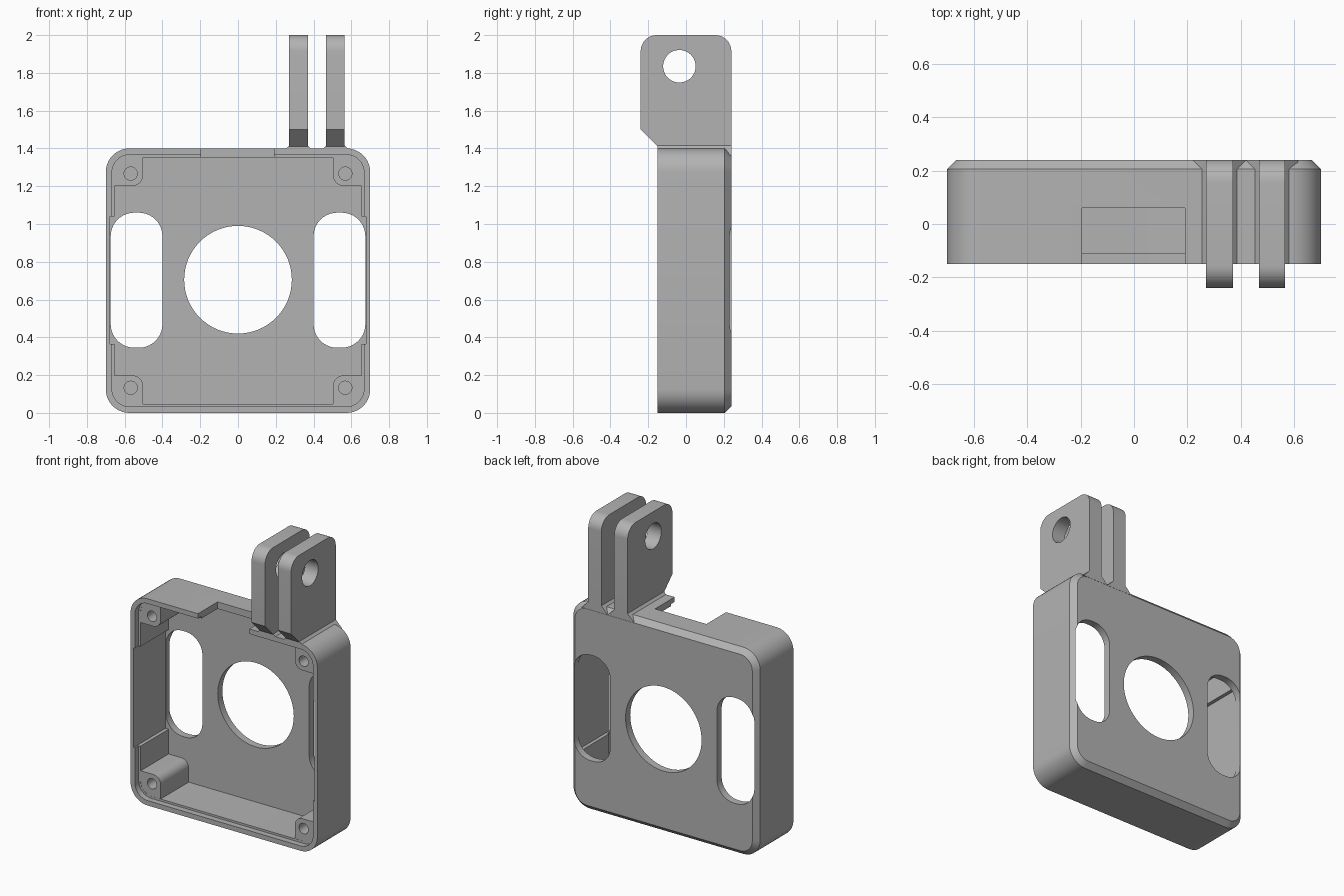
import bpy, bmesh, math

cube = bpy.data.objects.get("Cube")
if cube:
    bpy.data.objects.remove(cube, do_unlink=True)

GREY = (0.45, 0.45, 0.45, 1)
mat = bpy.data.materials.new("plain grey")
mat.use_nodes = True
mat.diffuse_color = GREY
mat.node_tree.nodes["Principled BSDF"].inputs["Base Color"].default_value = GREY


def rounded(u0, u1, v0, v1, radii, steps=10):
    """Rectangle outline; radii run from lower left counter-clockwise."""
    pts = []
    corners = [(u0, v0, 1, 1), (u1, v0, -1, 1), (u1, v1, -1, -1), (u0, v1, 1, -1)]
    for i, ((u, v, su, sv), r) in enumerate(zip(corners, radii)):
        if r == 0:
            pts.append((u, v))
            continue
        for k in range(steps + 1):
            a = math.pi * (1 + i / 2) + math.pi / 2 * k / steps
            pts.append((u + su * r + r * math.cos(a), v + sv * r + r * math.sin(a)))
    return pts


def circle(u, v, r, n=64):
    return [(u + r * math.cos(2 * math.pi * k / n), v + r * math.sin(2 * math.pi * k / n))
            for k in range(n)]


def loft(name, sections, axis="y"):
    """Solid through matching outlines, each given as (position, points)."""
    bm = bmesh.new()
    rings = []
    for d, pts in sections:
        rings.append([bm.verts.new((u, d, v) if axis == "y" else (d, u, v)) for u, v in pts])
    n = len(rings[0])
    for a, b in zip(rings, rings[1:]):
        for i in range(n):
            j = (i + 1) % n
            bm.faces.new((a[i], a[j], b[j], b[i]))
    bm.faces.new(rings[0])
    bm.faces.new(rings[-1])
    bmesh.ops.recalc_face_normals(bm, faces=bm.faces)
    mesh = bpy.data.meshes.new(name)
    bm.to_mesh(mesh)
    bm.free()
    mesh.materials.append(mat)
    ob = bpy.data.objects.new(name, mesh)
    bpy.context.collection.objects.link(ob)
    return ob


def prism(name, pts, a, b, axis="y"):
    return loft(name, [(a, pts), (b, pts)], axis)


def activate(ob):
    bpy.ops.object.select_all(action="DESELECT")
    ob.select_set(True)
    bpy.context.view_layer.objects.active = ob


def cut(ob, cutter):
    cutter.hide_render = True
    mod = ob.modifiers.new("cut", "BOOLEAN")
    mod.operation = "DIFFERENCE"
    mod.solver = "EXACT"
    mod.object = cutter
    activate(ob)
    bpy.ops.object.modifier_apply(modifier=mod.name)
    bpy.data.objects.remove(cutter, do_unlink=True)


def finish(ob):
    activate(ob)
    bpy.ops.object.shade_smooth_by_angle(angle=math.radians(30))


def frame(inset, r):
    return rounded(-0.7 + inset, 0.7 - inset, inset, 1.4 - inset, [r] * 4)


# Open-fronted case with a chamfered back edge
case = loft("case", [(-0.15, frame(0, 0.125)), (0.205, frame(0, 0.125)),
                     (0.24, frame(0.035, 0.09))])
cut(case, prism("cavity", frame(0.047, 0.08), -0.3, 0.19))
cut(case, prism("lip_recess", frame(0.033, 0.094), -0.3, -0.11))
cut(case, prism("lens_hole", circle(0, 0.705, 0.285), 0, 0.4))

# Side slots in the back and thinner side walls beside them
for s in (-1, 1):
    u0, u1 = sorted((s * 0.4, s * 0.674))
    cut(case, prism("slot", rounded(u0, u1, 0.345, 1.06, [0.125] * 4), 0.17, 0.4))
    u0, u1 = sorted((s * 0.6, s * 0.677))
    cut(case, prism("wall_pocket", rounded(u0, u1, 0.365, 1.04, [0] * 4), -0.3, 0.19))

# Access notch in the top wall
cut(case, prism("notch", rounded(-0.195, 0.19, 1.3, 1.5, [0] * 4), -0.3, 0.06))
finish(case)

# Corner screw posts with blind holes
for sx, side in ((-1, "right"), (1, "left")):
    for sz, level in ((-1, "lower"), (1, "upper")):
        outline = rounded(0.503, 0.662, 0.502, 0.661, [0.055, 0, 0, 0])
        post = prism(f"{level}_{side}_post",
                     [(sx * u, 0.7 + sz * v) for u, v in outline], -0.109, 0.2)
        cut(post, prism("screw_hole", circle(sx * 0.568, 0.7 + sz * 0.567, 0.035, 32),
                        -0.3, 0.1))
        finish(post)

# Mounting prongs with a pivot hole and flared feet
for side, x0, x1 in (("inner", 0.27, 0.37), ("outer", 0.467, 0.565)):
    top = rounded(-0.24, 0.24, 1.5, 2.0, [0, 0, 0.085, 0.085])[1:]
    outline = top + [(-0.24, 1.5), (-0.14, 1.4), (-0.14, 1.37), (0.24, 1.37)]
    prong = prism(f"{side}_prong", outline[1:], x0, x1, "x")
    cut(prong, prism("pivot_hole", circle(-0.035, 1.835, 0.086, 48), 0, 1, "x"))
    finish(prong)
    foot = [(x0 - 0.049, 1.366), (x1 + 0.049, 1.366), (x1, 1.415), (x0, 1.415)]
    prism(f"{side}_prong_foot", foot, -0.15, 0.24)
